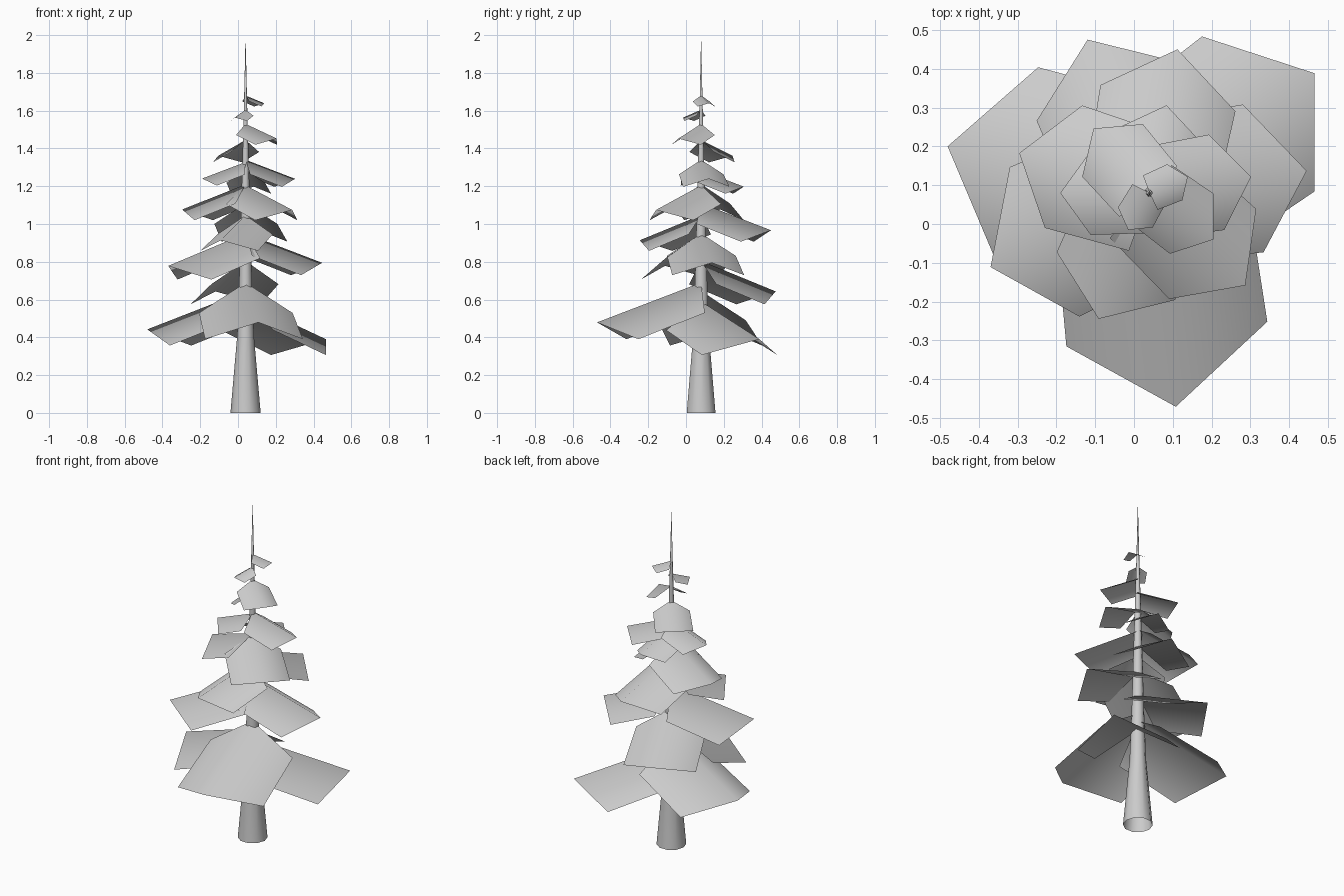
import bpy
import bmesh
import math
from mathutils import Vector

cube = bpy.data.objects.get("Cube")
if cube:
    bpy.data.objects.remove(cube, do_unlink=True)

# One plain grey for the whole tree
grey = bpy.data.materials.new("light_grey")
grey.use_nodes = True
colour = (0.6, 0.6, 0.6, 1.0)
grey.diffuse_color = colour
grey.node_tree.nodes["Principled BSDF"].inputs["Base Color"].default_value = colour

TRUNK_X, TRUNK_Y = 0.04, 0.08


def finish(name, bm):
    """Turn a bmesh into a smooth grey object standing on the trunk axis."""
    mesh = bpy.data.meshes.new(name)
    bm.to_mesh(mesh)
    bm.free()
    mesh.materials.append(grey)
    mesh.shade_smooth()
    obj = bpy.data.objects.new(name, mesh)
    obj.location = (TRUNK_X, TRUNK_Y, 0)
    bpy.context.collection.objects.link(obj)
    return obj


# Trunk: flared, open tube tapering to a needle point
def build_trunk(sides=10):
    profile = [(0.08, 0.0), (0.045, 0.4), (0.034, 0.7), (0.025, 1.04),
               (0.015, 1.4), (0.008, 1.65)]
    bm = bmesh.new()
    rings = []
    for r, z in profile:
        rings.append([bm.verts.new((r * math.cos(math.tau * i / sides),
                                    r * math.sin(math.tau * i / sides), z))
                      for i in range(sides)])
    tip = bm.verts.new((0, 0, 2.0))
    for i in range(sides):
        j = (i + 1) % sides
        for low, high in zip(rings, rings[1:]):
            bm.faces.new((low[i], low[j], high[j], high[i]))
        bm.faces.new((rings[-1][i], rings[-1][j], tip))
    finish("trunk", bm)


# Branch: drooping folded sheet, a ridge with one panel on each side
def build_branch(number, angle, length, root):
    a = math.radians(angle)
    along = Vector((math.cos(a), math.sin(a), 0))
    side = Vector((-math.sin(a), math.cos(a), 0))

    bm = bmesh.new()

    def point(u, v, drop):
        return bm.verts.new((along * u + side * v) * length
                            + Vector((0, 0, root - drop * length)))

    base, tip = point(0, 0, 0), point(1, 0, 0.38)
    left = point(0.66, 0.47, 0.54), point(0.02, 0.45, 0.29)
    right = point(0.66, -0.47, 0.54), point(0.02, -0.45, 0.29)
    bm.faces.new((base, tip, left[0], left[1]))
    bm.faces.new((base, right[1], right[0], tip))
    finish(f"branch_{number:02d}", bm)


build_trunk()

# Direction in degrees, length and root height, from the lowest upwards
branches = [
    (36, 0.525, 0.59), (167, 0.534, 0.645), (277, 0.555, 0.69),
    (112, 0.426, 0.805), (205, 0.452, 0.95), (8, 0.409, 0.95),
    (248, 0.35, 1.047), (79, 0.377, 1.11), (316, 0.343, 1.205),
    (163, 0.351, 1.21), (79, 0.23, 1.285), (180, 0.23, 1.328),
    (9, 0.265, 1.34), (131, 0.22, 1.445), (324, 0.204, 1.53),
    (240, 0.11, 1.605), (23, 0.107, 1.68),
]
for n, (angle, length, root) in enumerate(branches, 1):
    build_branch(n, angle, length, root)
